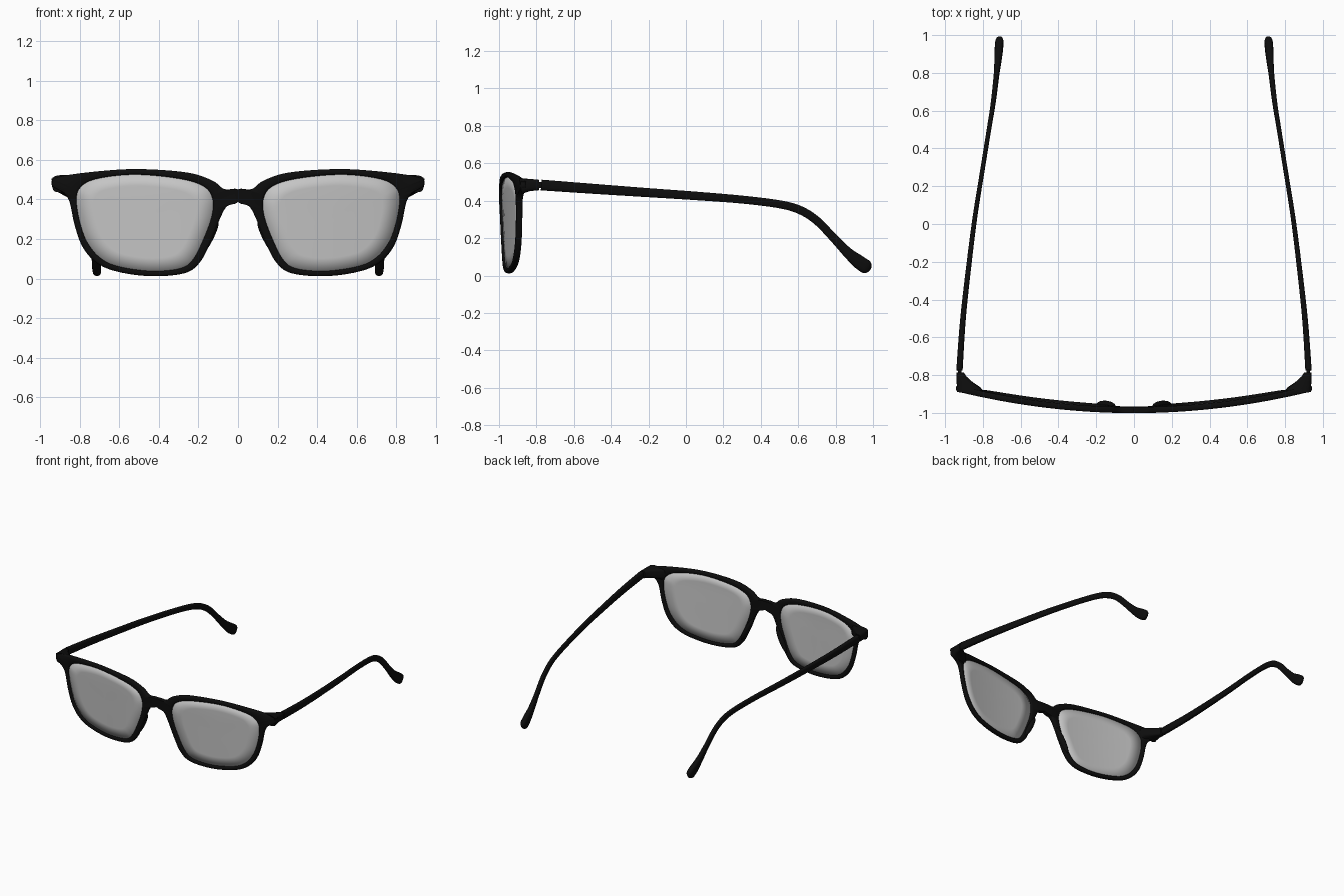
import bpy, bmesh, math
from mathutils import Vector

cube = bpy.data.objects.get("Cube")
if cube:
    bpy.data.objects.remove(cube, do_unlink=True)


def material(name, rgb, rough):
    m = bpy.data.materials.new(name)
    m.use_nodes = True
    m.diffuse_color = (*rgb, 1)
    b = m.node_tree.nodes["Principled BSDF"]
    b.inputs["Base Color"].default_value = (*rgb, 1)
    b.inputs["Roughness"].default_value = rough
    return m


black = material("black acetate", (0.004, 0.004, 0.004), 0.5)
grey = material("grey lens", (0.56, 0.56, 0.56), 0.5)


def finish(bm, name, mat, angle=40):
    """Turn a right-hand half into a mirrored, smooth-shaded object."""
    bmesh.ops.recalc_face_normals(bm, faces=bm.faces)
    mesh = bpy.data.meshes.new(name)
    bm.to_mesh(mesh)
    bm.free()
    ob = bpy.data.objects.new(name, mesh)
    bpy.context.collection.objects.link(ob)
    mesh.materials.append(mat)
    mod = ob.modifiers.new("mirror", "MIRROR")
    mod.merge_threshold = 0.0005
    bpy.ops.object.select_all(action="DESELECT")
    ob.select_set(True)
    bpy.context.view_layer.objects.active = ob
    bpy.ops.object.shade_smooth_by_angle(angle=math.radians(angle))
    return ob


def bridge(bm, rings, closed=False):
    """Join successive closed loops of vertices with quads."""
    n = len(rings[0])
    last = len(rings) if closed else len(rings) - 1
    for i in range(last):
        a, b = rings[i], rings[(i + 1) % len(rings)]
        for j in range(n):
            k = (j + 1) % n
            bm.faces.new((a[j], a[k], b[k], b[j]))


def spline(pts, steps, closed=True):
    """Catmull-Rom curve through points of any dimension."""
    pts = [Vector(p) for p in pts]
    n = len(pts)
    get = (lambda i: pts[i % n]) if closed else (lambda i: pts[max(0, min(n - 1, i))])
    out = []
    for i in range(n if closed else n - 1):
        a, b, c, d = (get(i + k) for k in (-1, 0, 1, 2))
        for s in range(steps):
            t = s / steps
            out.append(b + (c - a) * (t / 2) + (a * 2 - b * 5 + c * 4 - d) * (t * t / 2)
                       + (b * 3 - a - c * 3 + d) * (t ** 3 / 2))
    return out if closed else out + [pts[-1]]


# Face-form wrap and slight tilt of the front
def bend(x, z, depth=0):
    return Vector((x, -0.985 + 0.115 * (x / 0.94) ** 2 + 0.035 * max(0, 0.45 - z) + depth, z))


# Outlines of one side of the front, clockwise from the bridge
outer = [(0, .45), (.07, .452), (.13, .495), (.26, .536), (.52, .553), (.77, .535), (.925, .51),
         (.94, .495), (.935, .465), (.88, .432), (.85, .385), (.825, .27), (.785, .16), (.715, .08),
         (.61, .035), (.44, .012), (.27, .027), (.19, .085), (.135, .195), (.09, .305),
         (.055, .365), (0, .387)]
opening = [(.128, .40), (.17, .463), (.29, .503), (.52, .525), (.72, .502), (.8, .455), (.815, .385),
           (.797, .28), (.762, .185), (.70, .108), (.61, .063), (.44, .038), (.29, .052),
           (.225, .10), (.17, .21), (.133, .315)]
centre = Vector((.47, .3))
rim_outer = [Vector((max(0, p.x), p.y)) for p in spline(outer, 6)]
rim_inner = spline(opening, 10)


def cast(p):
    """Point of the lens opening in the direction of p from the lens centre."""
    d = p - centre
    n = len(rim_inner)
    for i in range(n):
        a, b = rim_inner[i] - centre, rim_inner[(i + 1) % n] - centre
        ca, cb = a.x * d.y - a.y * d.x, b.x * d.y - b.y * d.x
        if ca * cb <= 0 and ca != cb and a.dot(d) > 0:
            return centre + a.lerp(b, ca / (ca - cb))


# Front frame: a rounded section swept round each lens and merged at the bridge
half, round_in = 0.016, 0.009
bm = bmesh.new()
rings = []
for p in rim_outer:
    q = cast(p)
    v = p - q
    c = min(0.3, round_in / v.length)
    co = 0 if p.x < 0.002 else c
    section = [(0, -.4), (c * .3, -.8), (c, -1), (1 - co, -1), (1 - co * .3, -.8), (1, -.4),
               (1, .4), (1 - co * .3, .8), (1 - co, 1), (c, 1), (c * .3, .8), (0, .4)]
    rings.append([bm.verts.new(bend(*(q + v * t), s * half)) for t, s in section])
bridge(bm, rings, closed=True)
bmesh.ops.remove_doubles(bm, verts=bm.verts, dist=0.0001)
finish(bm, "front_frame", black, 50)

# Lenses: concentric rings set into the openings
bm = bmesh.new()
rings = []
for k in (1.012, .75, .5, .25):
    rings.append([bm.verts.new(bend(*(centre + (p - centre) * k))) for p in rim_inner])
bridge(bm, rings)
mid = bm.verts.new(bend(*centre))
for j, a in enumerate(rings[-1]):
    bm.faces.new((a, rings[-1][(j + 1) % len(rim_inner)], mid))
lens = finish(bm, "lenses", grey)
solid = lens.modifiers.new("thickness", "SOLIDIFY")
solid.thickness, solid.offset = 0.006, 0


def loft(name, stations, power, sides=16):
    """Sweep rounded sections along stations of (x, y, z, width, height)."""
    bm = bmesh.new()
    rings = []
    for i, s in enumerate(stations):
        a, b = stations[max(0, i - 1)], stations[min(len(stations) - 1, i + 1)]
        up = Vector((0, a[2] - b[2], b[1] - a[1])).normalized()
        ring = []
        for j in range(sides):
            t = math.tau * (j + .5) / sides
            u, w = (math.copysign(abs(f(t)) ** power, f(t)) / 2 for f in (math.cos, math.sin))
            ring.append(bm.verts.new(Vector(s[:3]) + Vector((u * s[3], 0, 0)) + up * w * s[4]))
        rings.append(ring)
    bridge(bm, rings)
    bm.faces.new(rings[0])
    bm.faces.new(rings[-1])
    return finish(bm, name, black, 50)


# End pieces sweeping back from the frame corners to the hinges
loft("end_pieces", [(.868, -.885, .478, .14, .09), (.876, -.866, .481, .125, .078),
                    (.898, -.835, .484, .082, .066), (.914, -.805, .484, .05, .06),
                    (.92, -.785, .484, .038, .056)], .5)
loft("hinges", [(.922, -.80, .484, .02, .035), (.922, -.76, .484, .02, .035)], .5)

# Temples: straight arms curving down to rounded tips
arm = [(.924, -.775, .484, .034, .058), (.905, -.5, .464, .03, .054), (.872, -.2, .443, .027, .049),
       (.84, .05, .426, .025, .046), (.8, .3, .406, .024, .043), (.768, .5, .381, .024, .043),
       (.75, .61, .35, .025, .045), (.738, .7, .293, .027, .045), (.728, .79, .2, .029, .045),
       (.721, .86, .127, .037, .055), (.716, .92, .076, .044, .073), (.713, .957, .05, .044, .076)]
stations = spline(arm, 5, closed=False)
tip, along = stations[-1], (stations[-1] - stations[-3]).to_3d().normalized()
for t in (.3, .55, .75, .9, .98):
    k = math.sqrt(1 - t * t)
    stations.append(Vector((*(tip.to_3d() + along * t * .035), tip[3] * k, tip[4] * k)))
loft("temples", stations, .65)

# Nose pads on the back of the rims beside the bridge
bm = bmesh.new()
bmesh.ops.create_uvsphere(bm, u_segments=16, v_segments=10, radius=1)
for v in bm.verts:
    x, y, z = v.co
    v.co = bend(.147 + x * .022 - z * .045, .2 + z * .09, .014 + y * .024)
finish(bm, "nose_pads", black)
